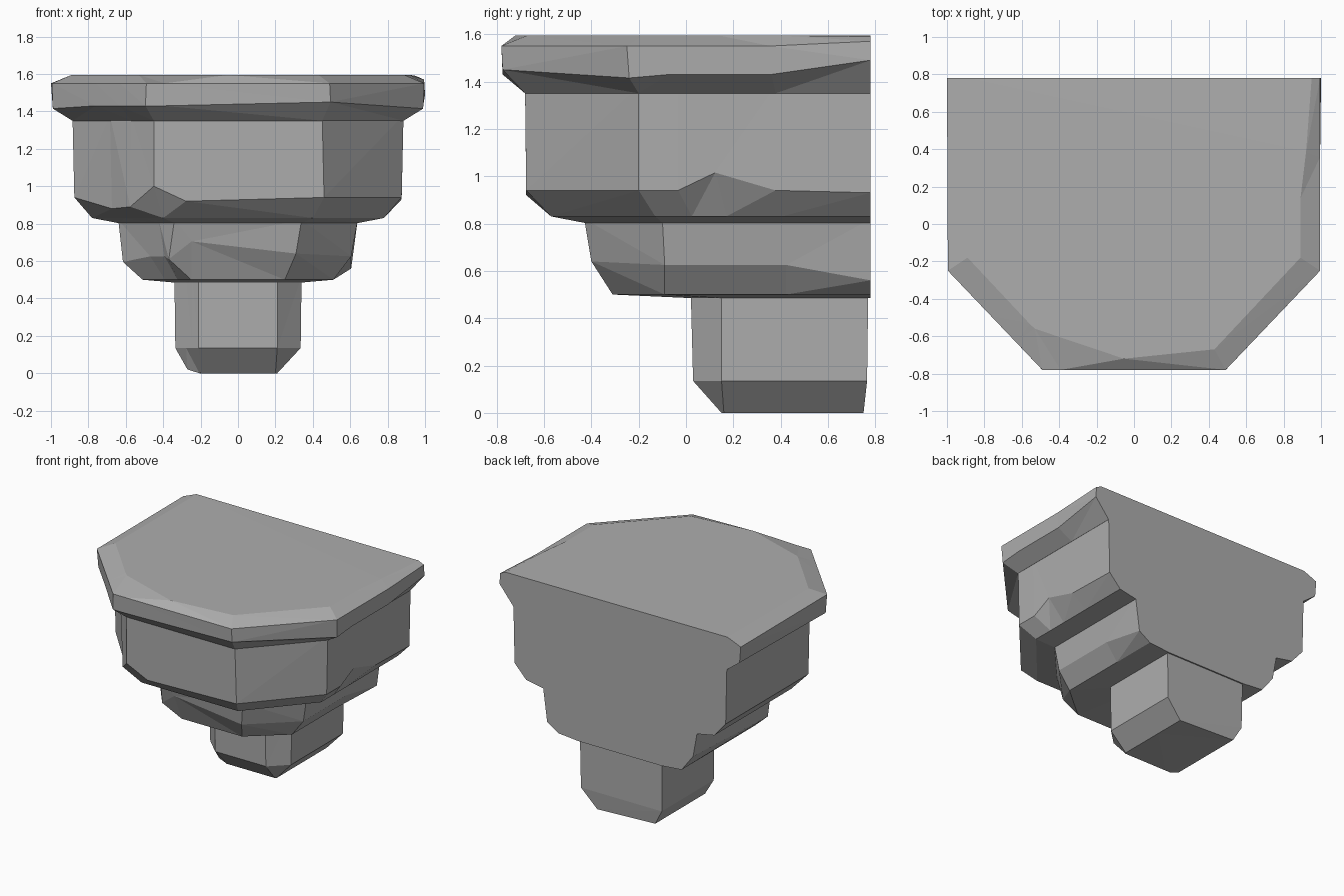
import bpy
import bmesh
from mathutils import Vector

cube = bpy.data.objects.get("Cube")
if cube:
    bpy.data.objects.remove(cube, do_unlink=True)

stone = bpy.data.materials.new("grey stone")
stone.use_nodes = True
GREY = (0.42, 0.42, 0.42, 1)
stone.diffuse_color = GREY
stone.node_tree.nodes["Principled BSDF"].inputs["Base Color"].default_value = GREY

BACK = 0.78
# Named stations around each ring, running from the right back to the left back
NAMES = ["back_r", "side_a", "side_b", "side_c", "corner_r", "front_r",
         "front_mid", "front_l", "diag_a", "diag_b", "corner_l", "back_l"]


def ring(z, width, corner_y, front_x, front_y, back=BACK):
    """Half-octagon outline with spare stations for chips in the stone."""
    back_r, back_l = Vector((width, back, z)), Vector((-width, back, z))
    corner_r, corner_l = Vector((width, corner_y, z)), Vector((-width, corner_y, z))
    front_r, front_l = Vector((front_x, front_y, z)), Vector((-front_x, front_y, z))
    return [back_r] + [back_r.lerp(corner_r, t) for t in (0.41, 0.67, 0.83)] + [
        corner_r, front_r, front_r.lerp(front_l, 0.9), front_l,
        front_l.lerp(corner_l, 0.28), front_l.lerp(corner_l, 0.54),
        corner_l, back_l]


def loft(name, rings, chips=()):
    """Skin the rings, after moving the chipped stations."""
    for level, station, offset in chips:
        rings[level][NAMES.index(station)] += Vector(offset)
    bm = bmesh.new()
    loops = [[bm.verts.new(p) for p in r] for r in rings]
    for low, high in zip(loops, loops[1:]):
        for i in range(len(low)):
            j = (i + 1) % len(low)
            bm.faces.new((low[i], low[j], high[j], high[i]))
    bm.faces.new(loops[0])
    bm.faces.new(loops[-1])
    bmesh.ops.triangulate(bm, faces=bm.faces[:])
    bmesh.ops.recalc_face_normals(bm, faces=bm.faces[:])
    mesh = bpy.data.meshes.new(name)
    bm.to_mesh(mesh)
    bm.free()
    mesh.materials.append(stone)
    bpy.context.collection.objects.link(bpy.data.objects.new(name, mesh))


# Square stem with a chamfered foot
loft("stem", [
    ring(0.0, 0.21, 0.16, 0.20, 0.15, 0.75),
    ring(0.135, 0.335, 0.15, 0.21, 0.03, 0.765),
    ring(0.52, 0.34, 0.15, 0.21, 0.02, 0.77),
], [(0, "corner_l", (-0.06, 0, 0.02)), (0, "back_l", (-0.06, 0, 0.02))])

# Lower tier, chipped across its front edge
loft("lower_block", [
    ring(0.485, 0.34, 0.15, 0.21, 0.02),
    ring(0.50, 0.51, -0.09, 0.25, -0.31),
    ring(0.625, 0.605, -0.09, 0.31, -0.40),
    ring(0.82, 0.64, -0.10, 0.34, -0.43),
], [
    (2, "back_r", (0, 0, -0.065)),
    (2, "front_mid", (0, 0, 0.08)),
    (2, "front_l", (-0.06, 0.03, -0.015)),
    (2, "front_r", (0, 0, 0.015)),
    (2, "corner_l", (-0.01, 0, -0.03)),
])

# Middle tier with broken lower edges
loft("main_block", [
    ring(0.803, 0.64, -0.10, 0.34, -0.43),
    ring(0.83, 0.78, -0.13, 0.40, -0.57),
    ring(0.94, 0.875, -0.20, 0.46, -0.675),
    ring(1.38, 0.885, -0.20, 0.45, -0.68),
], [
    (2, "side_b", (0, 0, 0.075)),
    (2, "back_r", (0, 0, -0.01)),
    (2, "front_mid", (0.09, 0, -0.02)),
    (2, "front_l", (0.01, 0, 0.06)),
    (2, "diag_a", (0, 0, -0.05)),
    (2, "diag_b", (0.01, 0.02, -0.06)),
])

# Overhanging cap with bevelled upper edge
loft("cap", [
    ring(1.35, 0.885, -0.20, 0.45, -0.68),
    ring(1.43, 0.99, -0.24, 0.495, -0.775),
    ring(1.55, 0.995, -0.25, 0.49, -0.78),
    ring(1.595, 0.89, -0.18, 0.43, -0.67),
], [
    (1, "corner_r", (0, 0, -0.015)),
    (1, "front_r", (0, 0, 0.02)),
    (1, "corner_l", (0, 0, -0.015)),
    (1, "back_r", (0.01, 0, 0.06)),
    (2, "back_r", (0, 0, 0.02)),
    (2, "back_l", (-0.005, 0, 0)),
    (3, "back_r", (0.06, 0, -0.005)),
    (3, "side_a", (0.03, 0, 0)),
    (3, "front_mid", (0.29, -0.05, 0)),
    (3, "front_l", (-0.10, 0.11, 0)),
])
